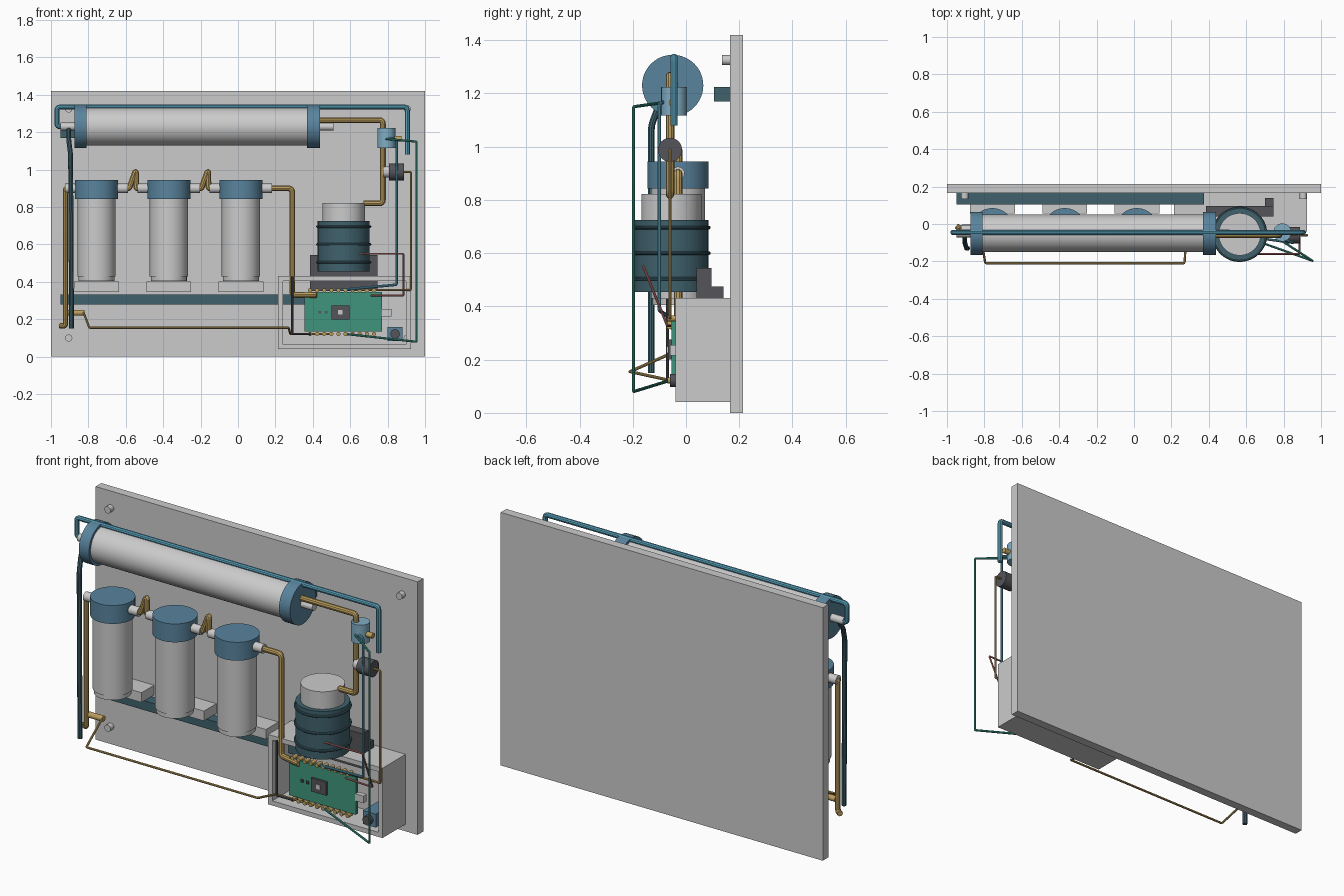
import bpy, bmesh, math
from mathutils import Vector, Matrix

if "Cube" in bpy.data.objects:
    bpy.data.objects.remove(bpy.data.objects["Cube"])

COL = {
    "blue": (0.10, 0.23, 0.34), "teal": (0.05, 0.12, 0.15), "tan": (0.50, 0.34, 0.11),
    "water": (0.10, 0.36, 0.50), "dark": (0.09, 0.09, 0.10), "green": (0.05, 0.30, 0.20),
    "wire_green": (0.05, 0.35, 0.28), "red": (0.55, 0.18, 0.17), "sky": (0.22, 0.42, 0.55),
}
MATS = {}
for n, c in COL.items():
    MATS[n] = bpy.data.materials.new(n)
    MATS[n].diffuse_color = (*c, 1)


def finish(name, me, mat=None, smooth=False):
    ob = bpy.data.objects.new(name, me)
    bpy.context.collection.objects.link(ob)
    if mat:
        me.materials.clear()
        me.materials.append(MATS[mat])
    if smooth:
        bpy.ops.object.select_all(action='DESELECT')
        ob.select_set(True)
        bpy.context.view_layer.objects.active = ob
        bpy.ops.object.shade_smooth_by_angle(angle=math.radians(35))
    return ob


def box(name, x, y, z, mat=None):
    """Box from (min, max) pairs."""
    bm = bmesh.new()
    bmesh.ops.create_cube(bm, size=1)
    for v in bm.verts:
        v.co = [r[0] + (c + 0.5) * (r[1] - r[0]) for c, r in zip(v.co, (x, y, z))]
    me = bpy.data.meshes.new(name)
    bm.to_mesh(me)
    bm.free()
    return finish(name, me, mat)


def cyl(name, a, b, r, mat=None, seg=48):
    """Cylinder from point a to point b."""
    a, b = Vector(a), Vector(b)
    d = b - a
    m = Matrix.Translation((a + b) / 2) @ Vector((0, 0, 1)).rotation_difference(d).to_matrix().to_4x4()
    bm = bmesh.new()
    bmesh.ops.create_cone(bm, cap_ends=True, segments=seg, radius1=r, radius2=r, depth=d.length, matrix=m)
    me = bpy.data.meshes.new(name)
    bm.to_mesh(me)
    bm.free()
    return finish(name, me, mat, True)


def pipe(name, pts, r, mat):
    """Round tube along a polyline with small filleted corners."""
    p = [Vector(q) for q in pts]
    path = [p[0]]
    for a, b, c in zip(p, p[1:], p[2:]):
        f = min(r * 1.3, (b - a).length * 0.45, (c - b).length * 0.45)
        s, e = b + (a - b).normalized() * f, b + (c - b).normalized() * f
        for t in (0, 0.25, 0.5, 0.75, 1):
            path.append(s * (1 - t) ** 2 + b * 2 * t * (1 - t) + e * t * t)
    path.append(p[-1])
    cu = bpy.data.curves.new(name + "_path", 'CURVE')
    cu.dimensions = '3D'
    cu.bevel_depth = r
    cu.bevel_resolution = 3
    cu.use_fill_caps = True
    sp = cu.splines.new('POLY')
    sp.points.add(len(path) - 1)
    for q, v in zip(sp.points, path):
        q.co = (*v, 1)
    tmp = bpy.data.objects.new(name + "_tmp", cu)
    bpy.context.collection.objects.link(tmp)
    dg = bpy.context.evaluated_depsgraph_get()
    me = bpy.data.meshes.new_from_object(tmp.evaluated_get(dg))
    bpy.data.objects.remove(tmp)
    return finish(name, me, mat, True)


# Wall board, mounting rails and corner bolts
box("wall_board", (-1, 1), (0.165, 0.215), (0, 1.42))
box("upper_rail", (-0.95, 0.375), (0.105, 0.165), (1.17, 1.225), "teal")
box("lower_rail", (-0.95, 0.375), (0.105, 0.165), (0.28, 0.333), "teal")
for x in (-0.905, 0.905):
    for z in (0.1, 1.325):
        cyl("corner_bolt", (x, 0.135, z), (x, 0.17, z), 0.019, seg=24)

# Membrane housing
MY, MZ = -0.05, 1.23
cyl("membrane_tube", (-0.83, MY, MZ), (0.4, MY, MZ), 0.1)
for x0, x1 in ((-0.873, -0.81), (0.37, 0.438)):
    cyl("membrane_cap", (x0, MY, MZ), (x1, MY, MZ), 0.115, "blue")
cyl("membrane_port_left", (-0.95, MY, MZ), (-0.87, MY, MZ), 0.021)
cyl("membrane_port_right", (0.435, MY, MZ), (0.51, MY, MZ), 0.021)

# Three filter canisters with ports and brackets
FY = -0.03
for x in (-0.757, -0.37, 0.015):
    cyl("filter_body", (x, FY, 0.43), (x, FY, 0.85), 0.102)
    cyl("filter_base", (x, FY, 0.405), (x, FY, 0.432), 0.096)
    cyl("filter_cap", (x, FY, 0.842), (x, FY, 0.945), 0.115, "blue")
    box("filter_bracket", (x - 0.12, x + 0.12), (0.055, 0.165), (0.347, 0.402))
    for s in (-1, 1):
        cyl("filter_port", (x + s * 0.1, FY, 0.9), (x + s * 0.168, FY, 0.9), 0.025, seg=24)
for x in (-0.5635, -0.1775):
    pipe("filter_link_pipe", [(x - 0.04, FY, 0.9), (x - 0.018, FY, 0.9), (x + 0.018, FY, 1.0),
                              (x + 0.02, FY, 0.9), (x + 0.04, FY, 0.9)], 0.016, "tan")

# Large water pipes
pipe("inlet_pipe", [(-0.9, FY, 0.9), (-0.922, FY, 0.9), (-0.922, FY, 0.165), (-0.95, -0.01, 0.165)], 0.015, "tan")
cyl("inlet_sensor", (-0.92, -0.02, 0.235), (-0.82, -0.02, 0.235), 0.016, "tan", 24)
pipe("filter_outlet_pipe", [(0.17, FY, 0.9), (0.29, FY, 0.9), (0.29, FY, 0.33), (0.42, -0.06, 0.33)], 0.016, "tan")
pipe("product_pipe", [(0.43, -0.06, 1.265), (0.775, -0.06, 1.265), (0.775, -0.06, 0.82), (0.67, -0.06, 0.82)],
     0.016, "tan")
pipe("feed_pipe", [(-0.93, -0.045, 1.23), (-0.968, -0.045, 1.23), (-0.968, -0.045, 1.335),
                   (0.905, -0.045, 1.335), (0.905, -0.045, 1.08)], 0.014, "water")
pipe("drain_pipe", [(-0.905, -0.05, 1.23), (-0.905, -0.1, 1.16), (-0.895, -0.13, 1.08), (-0.89, -0.13, 0.15)],
     0.013, "teal")

# Storage tank with ribs and support bracket
TX, TY = 0.565, -0.055
cyl("tank_body", (TX, TY, 0.455), (TX, TY, 0.725), 0.139, "teal")
cyl("tank_neck", (TX, TY, 0.72), (TX, TY, 0.823), 0.113)
for z in (0.504, 0.6, 0.696):
    ring = [(TX + 0.141 * math.cos(a), TY + 0.141 * math.sin(a), z)
            for a in [i * math.tau / 48 for i in range(49)]]
    pipe("tank_rib", ring, 0.007, "teal")
box("tank_bracket", (0.385, 0.745), (0.04, 0.095), (0.35, 0.545), "dark")
box("tank_bracket_foot", (0.70, 0.745), (0.095, 0.14), (0.35, 0.475), "dark")

# Control box, open at the front
X0, X1, Y0, Y1, Z0, Z1, T = 0.215, 0.925, -0.04, 0.165, 0.04, 0.432, 0.026
box("control_box_back", (X0, X1), (0.145, Y1), (Z0, Z1))
box("control_box_floor", (X0, X1), (Y0, 0.145), (Z0, Z0 + T))
box("control_box_lid", (X0, X1), (Y0, 0.145), (Z1 - T, Z1))
box("control_box_left", (X0, X0 + T), (Y0, 0.145), (Z0 + T, Z1 - T))
box("control_box_right", (X1 - T, X1), (Y0, 0.145), (Z0 + T, Z1 - T))

# Circuit board with chip, terminals and connector
box("circuit_board", (0.355, 0.77), (-0.055, -0.035), (0.135, 0.345), "green")
box("main_chip", (0.5, 0.595), (-0.068, -0.055), (0.2, 0.275), "dark")
box("chip_core", (0.535, 0.56), (-0.073, -0.068), (0.225, 0.25))
for x in (0.437, 0.472):
    box("small_component", (x - 0.007, x + 0.007), (-0.062, -0.055), (0.23, 0.245), "dark")
for i in range(10):
    x = 0.385 + i * 0.038
    for z in (0.355, 0.122):
        cyl("terminal_pin", (x, -0.07, z), (x, -0.03, z), 0.011, "tan", 16)
box("side_connector", (0.77, 0.82), (-0.06, -0.03), (0.215, 0.255))
box("switch_plate", (0.8, 0.88), (-0.035, 0.145), (0.085, 0.16), "blue")
cyl("switch_knob", (0.84, -0.06, 0.122), (0.84, -0.03, 0.122), 0.025, "dark", 24)

# Flow and pressure sensors on the product line
cyl("flow_sensor", (0.793, -0.045, 1.117), (0.793, -0.045, 1.224), 0.048, "sky")
cyl("flow_sensor_stub", (0.79, -0.05, 1.165), (0.875, -0.05, 1.165), 0.015, "tan", 24)
cyl("pressure_sensor_neck", (0.775, -0.06, 0.988), (0.815, -0.06, 0.988), 0.03)
cyl("pressure_sensor", (0.808, -0.06, 0.988), (0.887, -0.06, 0.988), 0.045, "dark")

# Thin cables
pipe("inlet_sensor_cable", [(-0.825, -0.03, 0.235), (-0.795, -0.21, 0.155), (0.27, -0.21, 0.155),
                            (0.28, -0.06, 0.122), (0.5, -0.06, 0.122)], 0.006, "tan")
pipe("supply_cable", [(0.29, -0.07, 0.43), (0.29, -0.07, 0.122), (0.39, -0.07, 0.122)], 0.006, "dark")
pipe("pressure_cable", [(0.88, -0.06, 0.988), (0.925, -0.06, 0.988), (0.925, -0.06, 0.357), (0.62, -0.06, 0.357)],
     0.006, "tan")
pipe("flow_cable", [(0.8, -0.08, 1.17), (0.848, -0.1, 1.16), (0.848, -0.1, 0.385), (0.55, -0.06, 0.357)],
     0.007, "water")
pipe("valve_cable", [(0.79, -0.09, 1.165), (0.955, -0.197, 1.15), (0.955, -0.197, 0.08), (0.57, -0.06, 0.122)],
     0.006, "wire_green")
pipe("tank_cable", [(0.64, -0.16, 0.55), (0.885, -0.16, 0.55), (0.885, -0.07, 0.327), (0.71, -0.06, 0.327)],
     0.005, "red")

for m in bpy.data.materials:
    if m.users and not m.is_grease_pencil:
        m.use_nodes = True
        m.node_tree.nodes["Principled BSDF"].inputs["Base Color"].default_value = m.diffuse_color
